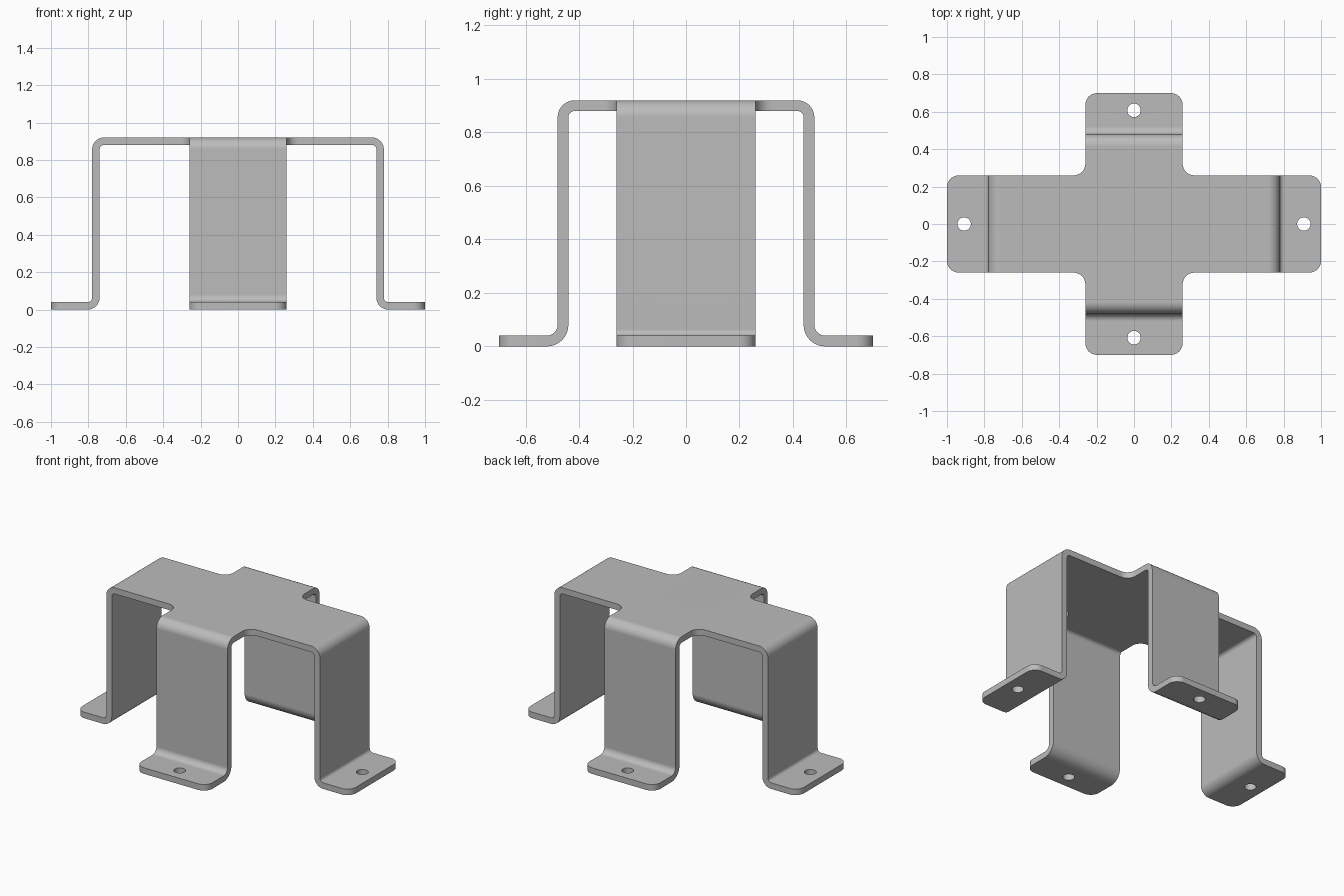
import bpy
import bmesh
from math import cos, sin, radians
from mathutils import Matrix, Vector

cube = bpy.data.objects.get("Cube")
if cube:
    bpy.data.objects.remove(cube, do_unlink=True)

TOP = 0.92      # height of the top plate
GAUGE = 0.04    # sheet thickness
HALF = 0.26     # half width of every arm
ROUND = 0.063   # corner rounding and top bend radius


def arc(cx, cy, r, start, end, steps=8):
    angles = [radians(start + (end - start) * i / steps) for i in range(steps + 1)]
    return [(cx + r * cos(a), cy + r * sin(a)) for a in angles]


bm = bmesh.new()


def face(points):
    return bm.faces.new([bm.verts.new(p) for p in points])


def add_arm(turn, wall, foot_bend, end, hole):
    """Bent leg strip plus a drilled foot, pointing along the turned x axis."""
    profile = arc(wall - ROUND, TOP - ROUND, ROUND, 90, 0)
    profile += arc(wall + foot_bend, GAUGE + foot_bend, foot_bend, 180, 270)
    for side in (-HALF, HALF):
        # Leg strip
        for (u0, z0), (u1, z1) in zip(profile, profile[1:]):
            quad = [(u0, 0, z0), (u1, 0, z1), (u1, side, z1), (u0, side, z0)]
            face([turn @ Vector(p) for p in quad])
        # Half of the foot, running around the hole
        start = wall + foot_bend
        outline = [(start, 0), (start, HALF)]
        outline += arc(end - ROUND, HALF - ROUND, ROUND, 90, 0)
        outline += [(end, 0)] + arc(hole, 0, 0.036, 0, 180, 12)
        sign = 1 if side > 0 else -1
        face([turn @ Vector((u, v * sign, GAUGE)) for u, v in outline])


# Arms and the cross-shaped top plate
cross = []
for k in range(4):
    turn = Matrix.Rotation(radians(90 * k), 3, 'Z')
    wall, foot_bend, end, hole = ((0.78, 0.023, 1.0, 0.908),
                                  (0.48, 0.04, 0.7, 0.608))[k % 2]
    add_arm(turn, wall, foot_bend, end, hole)
    edge = wall - ROUND
    points = [(edge, -HALF), (edge, 0), (edge, HALF)]
    points += arc(HALF + ROUND, HALF + ROUND, ROUND, 270, 180)
    cross += [turn @ Vector((x, y, TOP)) for x, y in points]
plate = face(cross)

# Join the sheet and point its normals outward
bmesh.ops.remove_doubles(bm, verts=bm.verts, dist=0.0005)
bmesh.ops.recalc_face_normals(bm, faces=bm.faces)
top_face = max(bm.faces, key=lambda f: f.calc_center_median().z)
if top_face.normal.z < 0:
    bmesh.ops.reverse_faces(bm, faces=bm.faces)

mesh = bpy.data.meshes.new("bracket")
bm.to_mesh(mesh)
bm.free()
bracket = bpy.data.objects.new("bracket", mesh)
bpy.context.collection.objects.link(bracket)

# Grey metal
metal = bpy.data.materials.new("grey metal")
metal.use_nodes = True
colour = (0.5, 0.5, 0.5, 1)
metal.diffuse_color = colour
for node in metal.node_tree.nodes:
    if node.type == 'BSDF_PRINCIPLED':
        node.inputs["Base Color"].default_value = colour
mesh.materials.append(metal)

# Sheet thickness, then smooth bends with sharp rims
bpy.ops.object.select_all(action='DESELECT')
bracket.select_set(True)
bpy.context.view_layer.objects.active = bracket
solid = bracket.modifiers.new("thickness", 'SOLIDIFY')
solid.thickness = GAUGE
solid.offset = -1
solid.use_even_offset = True
bpy.ops.object.modifier_apply(modifier=solid.name)
bpy.ops.object.shade_smooth_by_angle(angle=radians(30))
weighted = bracket.modifiers.new("flat plate shading", 'WEIGHTED_NORMAL')
weighted.keep_sharp = True
